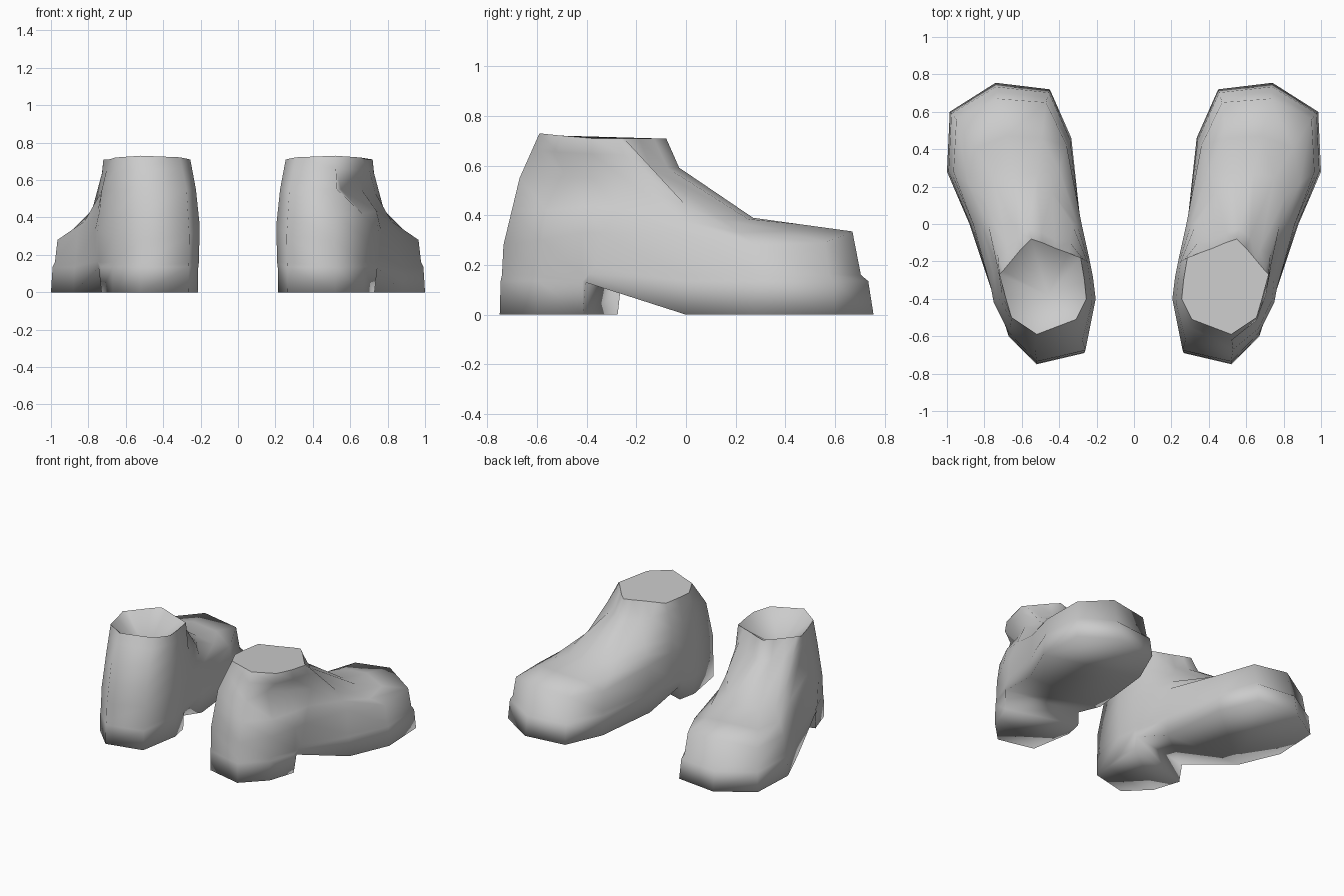
import bpy, bmesh

if "Cube" in bpy.data.objects:
    bpy.data.objects.remove(bpy.data.objects["Cube"])

grey = bpy.data.materials.new("plain grey")
grey.diffuse_color = (0.6, 0.6, 0.6, 1)
grey.use_nodes = True
grey.node_tree.nodes["Principled BSDF"].inputs["Base Color"].default_value = grey.diffuse_color

# Rings start at the heel, run along the inner side to the toe, then back outside
SOLE = [(.52, -.75, 0), (.265, -.69, 0), (.215, -.40, 0), (.24, -.275, 0), (.245, -.265, .09),
        (.285, 0, 0), (.335, .46, 0), (.45, .72, 0), (.74, .755, 0), (.985, .60, 0),
        (1.0, .28, 0), (.88, 0, 0), (.745, -.405, .13), (.73, -.415, 0), (.67, -.60, 0)]
SHOULDER = [(.52, -.735, .28), (.26, -.675, .30), (.205, -.40, .36), (.22, -.28, .37), (.24, -.18, .37),
            (.28, 0, .34), (.36, .42, .29), (.47, .65, .31), (.73, .67, .335), (.95, .56, .29),
            (.965, .28, .28), (.86, 0, .32), (.765, -.34, .33), (.75, -.42, .33), (.67, -.58, .30)]
INSTEP = [(.53, -.67, .55), (.275, -.62, .55), (.225, -.42, .55), (.235, -.30, .55), (.25, -.20, .53),
          (.33, 0, .47), (.44, .17, .40), (.52, .27, .385), (.64, .27, .39), (.75, .25, .385),
          (.81, .15, .38), (.78, 0, .44), (.735, -.22, .53), (.73, -.38, .54), (.66, -.54, .54)]
COLLAR = [(.52, -.59), (.31, -.51), (.255, -.40), (.265, -.30), (.285, -.18),
          (.35, -.155), (.42, -.13), (.49, -.10), (.55, -.08), (.60, -.13),
          (.65, -.19), (.70, -.25), (.72, -.27), (.69, -.38), (.655, -.50)]
N = len(SOLE)


def mix(a, b, t):
    return tuple(p + (q - p) * t for p, q in zip(a, b))


def welt(t, height):
    """Ring near the sole edge, drawn in by t and at least at the given height."""
    ring = []
    for p, s in zip(SOLE, SHOULDER):
        x, y, _ = mix(p, s, t)
        ring.append((x, y, max(height, p[2] + height - .1)))
    return ring


def ankle_ring(collar):
    """Neck below the collar, steep at the front and straight elsewhere."""
    ring = []
    for k, (c, i) in enumerate(zip(collar, INSTEP)):
        x, y, _ = mix(c, i, .15 if 6 <= k <= 10 else .37)
        ring.append((x, y, mix(c, i, .37)[2]))
    return ring


def boot(name, side, dented, open_top):
    collar = [(x, y, .71 + .02 * max(0, min(1, (-.4 - y) / .19))) for x, y in COLLAR]
    instep = list(INSTEP)
    if dented:                      # crease pressed into the outer back
        instep[14] = (.55, -.46, .55)
        instep[13] = (.66, -.38, .55)
    middle = [mix(s, i, .5) for s, i in zip(SHOULDER, INSTEP)]
    rings = [SOLE, welt(.25, .135), welt(.6, .16), SHOULDER, middle,
             instep, ankle_ring(collar), collar]

    bm = bmesh.new()
    rows = [[bm.verts.new((x * side, y, z)) for x, y, z in r] for r in rings]
    for a, b in zip(rows, rows[1:]):
        for k in range(N):
            j = (k + 1) % N
            bm.faces.new((a[k], a[j], b[j], b[k]))
    # heel, heel front, arch and forefoot undersides
    s = rows[0]
    for ids in ((13, 14, 0, 1, 2, 3), (13, 3, 4, 12), (12, 4, 5, 11), range(5, 12)):
        bm.faces.new([s[i] for i in ids])
    # flat cap, or a sunken opening
    top = rows[-1]
    if open_top:
        pit = bm.verts.new((.46 * side, -.38, .53))
        for k in range(N):
            bm.faces.new((top[k], top[(k + 1) % N], pit))
    else:
        bm.faces.new(top)
    bmesh.ops.recalc_face_normals(bm, faces=bm.faces)
    # soft shading everywhere, with a crisp collar edge
    for f in bm.faces:
        f.smooth = True
    for k in range(N):
        bm.edges.get((top[k], top[(k + 1) % N])).smooth = False
    me = bpy.data.meshes.new(name)
    bm.to_mesh(me)
    bm.free()
    me.materials.append(grey)
    bpy.context.collection.objects.link(bpy.data.objects.new(name, me))


boot("right_boot", 1, True, False)
boot("left_boot", -1, False, True)
